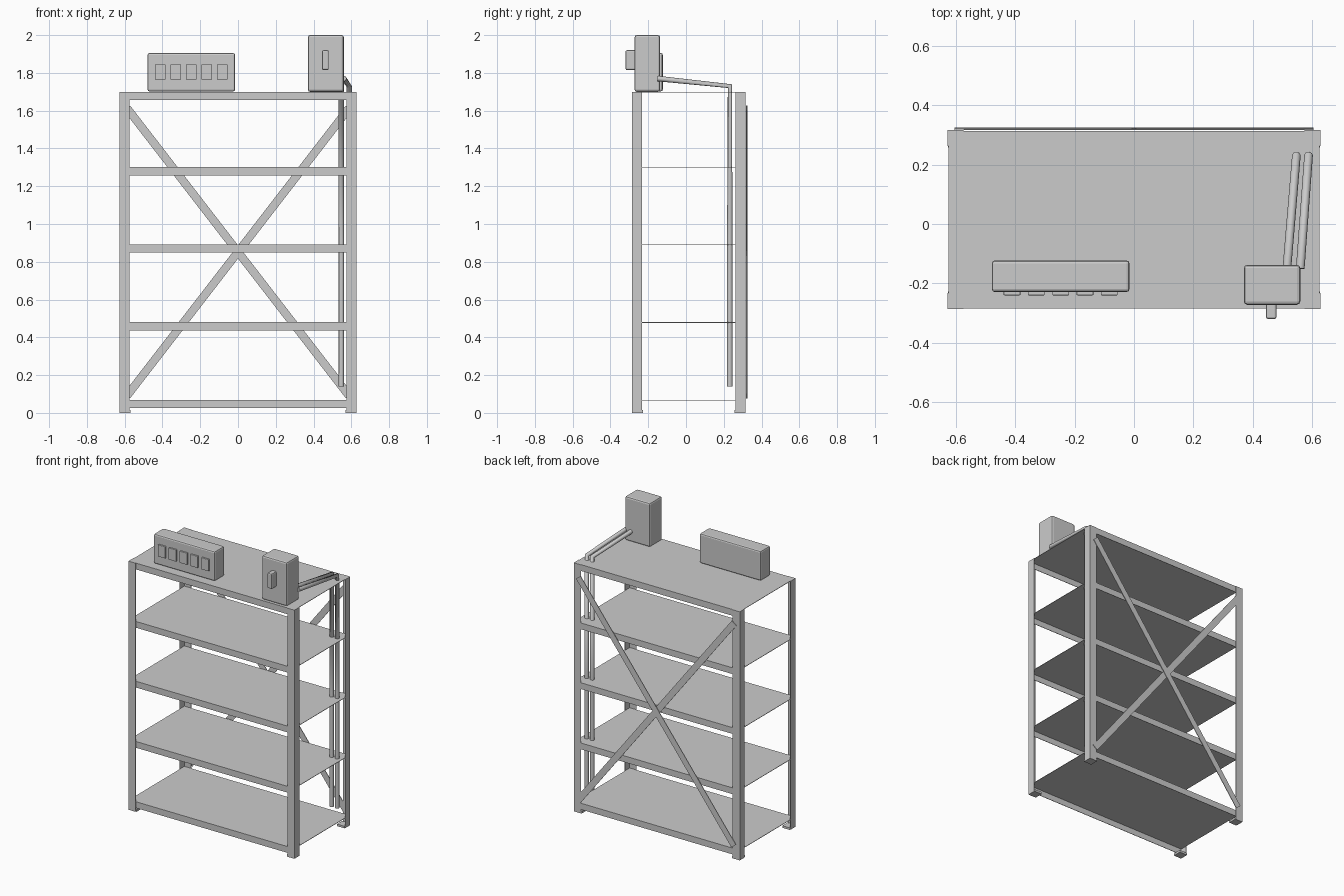
import bpy, bmesh, math
from mathutils import Matrix, Vector

if "Cube" in bpy.data.objects:
    bpy.data.objects.remove(bpy.data.objects["Cube"])

def finish(name, bm):
    bmesh.ops.recalc_face_normals(bm, faces=bm.faces)
    me = bpy.data.meshes.new(name)
    bm.to_mesh(me)
    bm.free()
    ob = bpy.data.objects.new(name, me)
    bpy.context.collection.objects.link(ob)
    return ob

def box(name, lo, hi, bevel=0.0, rot=None):
    lo, hi = Vector(lo), Vector(hi)
    bm = bmesh.new()
    bmesh.ops.create_cube(bm, size=1)
    bmesh.ops.scale(bm, vec=hi - lo, verts=bm.verts)
    if rot:
        bmesh.ops.rotate(bm, matrix=rot, verts=bm.verts)
    bmesh.ops.translate(bm, vec=(lo + hi) / 2, verts=bm.verts)
    ob = finish(name, bm)
    if bevel:
        m = ob.modifiers.new("bevel", 'BEVEL')
        m.width = bevel
        m.segments = 2
    return ob

def extrude(name, outline, z0, z1):
    """Extrude a plan outline vertically."""
    bm = bmesh.new()
    f = bm.faces.new([bm.verts.new((x, y, z0)) for x, y in outline])
    r = bmesh.ops.extrude_face_region(bm, geom=[f])
    vs = [v for v in r['geom'] if isinstance(v, bmesh.types.BMVert)]
    bmesh.ops.translate(bm, vec=(0, 0, z1 - z0), verts=vs)
    return finish(name, bm)

X, Y0, Y1 = 0.628, -0.287, 0.316
W, T = 0.054, 0.003

# Angle-profile corner posts with small feet
for sx in (-1, 1):
    for yc, sy, label in ((Y0, 1, "front"), (Y1, -1, "back")):
        side = "left" if sx < 0 else "right"
        prof = [(0, 0), (W, 0), (W, T), (T, T), (T, W), (0, W)]
        extrude(f"{label}_{side}_post",
                [(sx * (X - a), yc + sy * b) for a, b in prof], 0.0, 1.70)
        foot = [(0.002, 0.002), (0.059, 0.002), (0.059, 0.059), (0.002, 0.059)]
        extrude(f"{label}_{side}_foot",
                [(sx * (X - a), yc + sy * b) for a, b in foot], 0.0, 0.014)

# Shelves: thin plates with front and back lips
for i, z in enumerate((0.068, 0.48, 0.892, 1.301, 1.70)):
    box(f"shelf_{i + 1}", (-0.625, Y0 + T, z - 0.003), (0.625, Y1 - T, z))
    box(f"shelf_{i + 1}_front_lip", (-0.624, Y0 + T, z - 0.043),
        (0.624, Y0 + 2 * T, z - 0.003))
    box(f"shelf_{i + 1}_back_lip", (-0.624, Y1 - 2 * T, z - 0.043),
        (0.624, Y1 - T, z - 0.003))

# Crossed flat braces on the back
L, ang = 1.924, math.atan(1.295)
for name, s, y in (("brace_falling", 1, 0.317), ("brace_rising", -1, 0.321)):
    box(name, (-L / 2, y, 0.852 - 0.0215), (L / 2, y + 0.004, 0.852 + 0.0215),
        rot=Matrix.Rotation(s * ang, 3, 'Y'))

# Wide box with a row of raised switches
box("switch_panel", (-0.479, -0.229, 1.702), (-0.015, -0.123, 1.905), 0.01)
for i in range(5):
    cx = -0.411 + i * 0.082
    box(f"switch_{i + 1}", (cx - 0.028, -0.24, 1.765), (cx + 0.028, -0.225, 1.845), 0.002)

# Tall box with a handle
box("isolator_box", (0.37, -0.272, 1.70), (0.56, -0.138, 2.0), 0.011)
box("isolator_handle", (0.445, -0.32, 1.815), (0.48, -0.265, 1.92), 0.007)

# Cables running back from the box and down the rear right post
for i, (xa, xb) in enumerate(((0.515, 0.547), (0.56, 0.588))):
    cu = bpy.data.curves.new(f"cable_{i + 1}", 'CURVE')
    cu.dimensions = '3D'
    cu.bevel_depth = 0.0145
    cu.bevel_resolution = 2
    cu.use_fill_caps = True
    pts = [(xa, -0.15, 1.77), (xb, 0.232, 1.73), (xb, 0.232, 0.92), (xb, 0.232, 0.14)]
    sp = cu.splines.new('POLY')
    sp.points.add(len(pts) - 1)
    for p, c in zip(sp.points, pts):
        p.co = (*c, 1)
    bpy.context.collection.objects.link(bpy.data.objects.new(f"cable_{i + 1}", cu))
